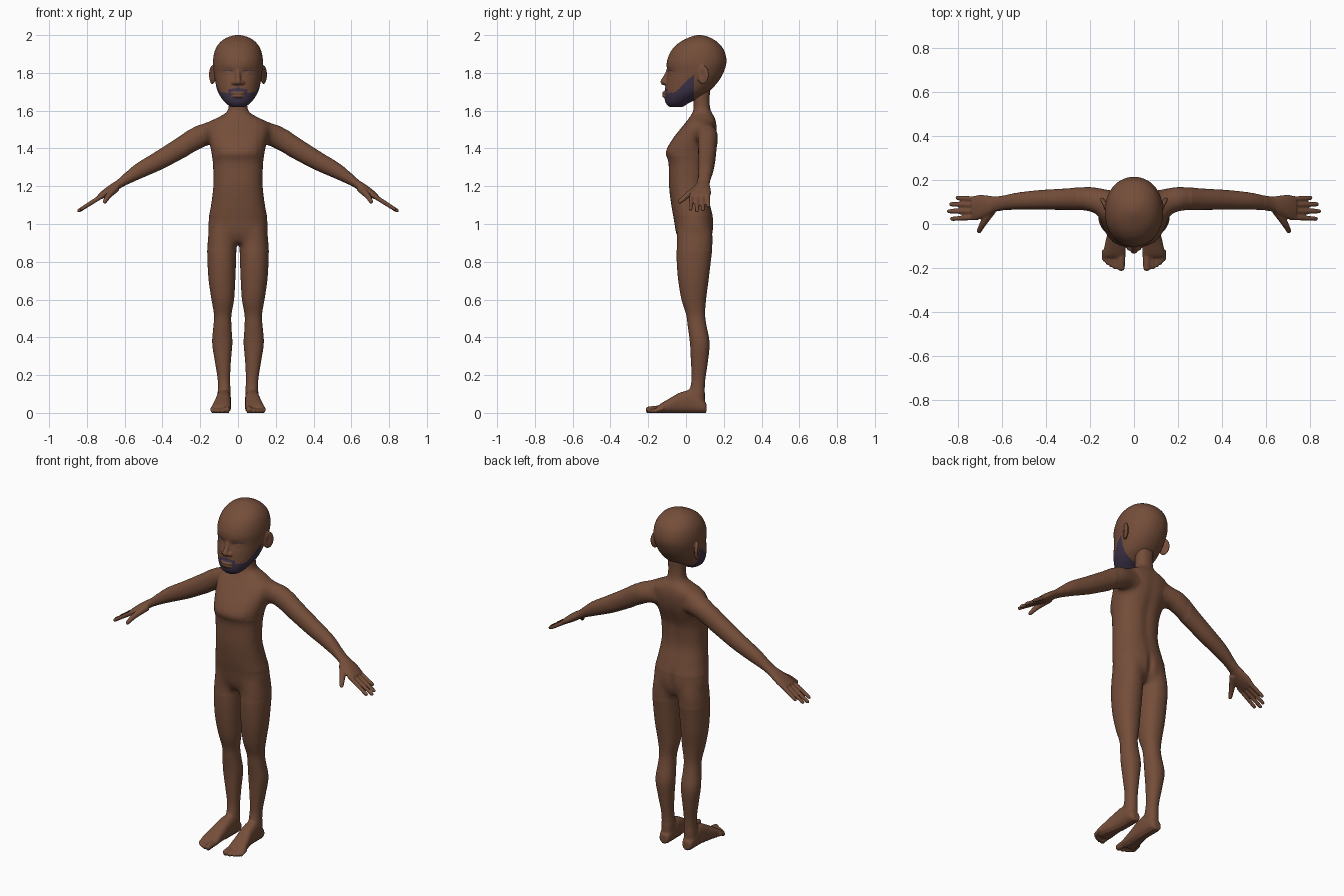
import bpy, bmesh, math
from mathutils import Vector, Matrix

if "Cube" in bpy.data.objects:
    bpy.data.objects.remove(bpy.data.objects["Cube"])

X, Y, Z = Vector((1, 0, 0)), Vector((0, 1, 0)), Vector((0, 0, 1))


def material(name, rgb):
    m = bpy.data.materials.new(name)
    m.diffuse_color = (*rgb, 1)
    m.use_nodes = True
    m.node_tree.nodes["Principled BSDF"].inputs["Base Color"].default_value = m.diffuse_color
    return m


SKIN = material("brown skin", (0.178, 0.076, 0.042))
HAIR = material("dark beard hair", (0.05, 0.033, 0.066))


def spline(rows, steps=5):
    """Catmull-Rom interpolation through rows of numbers."""
    out = []
    for i in range(len(rows) - 1):
        p0, p1 = rows[max(i - 1, 0)], rows[i]
        p2, p3 = rows[i + 1], rows[min(i + 2, len(rows) - 1)]
        for k in range(steps):
            t = k / steps
            out.append([0.5 * (2 * b + (c - a) * t + (2 * a - 5 * b + 4 * c - d) * t * t
                               + (3 * b - a - 3 * c + d) * t ** 3)
                        for a, b, c, d in zip(p0, p1, p2, p3)])
    return out + [list(rows[-1])]


def loft(bm, rows, u, v, n=2.0, seg=32):
    """Closed skin over superellipse rings: (x, y, z, radius_u, radius_v)."""
    rings = []
    for x, y, z, ru, rv in spline(rows):
        ring = []
        for i in range(seg):
            a = 2 * math.pi * i / seg
            c, s = math.cos(a), math.sin(a)
            c, s = (math.copysign(abs(w) ** (2 / n), w) for w in (c, s))
            ring.append(bm.verts.new(Vector((x, y, z)) + u * ru * c + v * rv * s))
        rings.append(ring)
    for a, b in zip(rings, rings[1:]):
        for i in range(seg):
            j = (i + 1) % seg
            bm.faces.new((a[i], a[j], b[j], b[i]))
    bm.faces.new(rings[0])
    bm.faces.new(rings[-1])


def ball(bm, loc, size, rot=0):
    m = Matrix.Translation(loc) @ Matrix.Rotation(rot, 4, 'Z') @ Matrix.Diagonal((*size, 1))
    bmesh.ops.create_uvsphere(bm, u_segments=20, v_segments=14, radius=1, matrix=m)


def tube(bm, pts, radii):
    """Round limb through points, with a rounded tip."""
    d = (Vector(pts[-1]) - Vector(pts[0])).normalized()
    u = d.orthogonal().normalized()
    loft(bm, [(*p, r, r) for p, r in zip(pts, radii)], u, d.cross(u), seg=14)
    ball(bm, pts[-1], [radii[-1]] * 3)


def fuse(bm, name, voxel):
    """Merge all overlapping pieces into one skin."""
    bmesh.ops.recalc_face_normals(bm, faces=bm.faces)
    me = bpy.data.meshes.new(name)
    bm.to_mesh(me)
    bm.free()
    ob = bpy.data.objects.new(name, me)
    bpy.context.collection.objects.link(ob)
    mod = ob.modifiers.new("fuse", 'REMESH')
    mod.mode, mod.voxel_size = 'VOXEL', voxel
    dg = bpy.context.evaluated_depsgraph_get()
    new = bpy.data.meshes.new_from_object(ob.evaluated_get(dg))
    ob.modifiers.clear()
    ob.data = new
    bm = bmesh.new()
    bm.from_mesh(new)
    return ob, bm


def smooth(bm, count, rule=lambda c: True):
    vs = [v for v in bm.verts if rule(v.co)]
    for _ in range(count):
        bmesh.ops.smooth_vert(bm, verts=vs, factor=0.5,
                              use_axis_x=True, use_axis_y=True, use_axis_z=True)


def push(bm, centre, sigma, move):
    """Soft sculpt stroke."""
    for v in bm.verts:
        d = sum(((a - b) / s) ** 2 for a, b, s in zip(v.co, centre, sigma))
        if d < 12:
            v.co += Vector(move) * math.exp(-d / 2)


def finish(ob, bm, hair_rule=None):
    ob.data.materials.clear()
    ob.data.materials.append(SKIN)
    if hair_rule:
        ob.data.materials.append(HAIR)
    for f in bm.faces:
        f.smooth = True
        f.material_index = int(bool(hair_rule and hair_rule(f.calc_center_median())))
    bm.to_mesh(ob.data)
    bm.free()


# torso and neck: z, half width, front y, back y
bm = bmesh.new()
torso = [(.90, .10, -.03, .115), (.95, .155, -.053, .142), (1.02, .157, -.064, .147),
         (1.10, .143, -.078, .13), (1.20, .131, -.09, .108), (1.30, .132, -.091, .112),
         (1.34, .135, -.096, .12), (1.38, .142, -.108, .135), (1.44, .155, -.078, .155),
         (1.50, .168, -.033, .163), (1.54, .158, .0, .16), (1.57, .095, .022, .15),
         (1.60, .055, .038, .132), (1.65, .05, .04, .125), (1.72, .053, .04, .13)]
loft(bm, [(0, (a + b) / 2, z, w, (b - a) / 2) for z, w, a, b in torso], X, Y, 2.3, 48)

# legs: z, inner x, outer x, front y, back y
leg = [(.98, .012, .15, -.05, .138), (.90, .008, .163, -.05, .143), (.80, .01, .162, -.05, .132),
       (.70, .014, .156, -.042, .12), (.60, .02, .141, -.025, .107), (.52, .034, .128, 0, .102),
       (.46, .034, .131, .008, .11), (.37, .029, .138, .02, .126), (.27, .037, .123, .025, .117),
       (.18, .041, .109, .028, .104), (.12, .039, .108, .02, .1), (.04, .04, .11, .02, .1)]
# feet: y, centre x, half width, height
foot = [(.108, .075, .024, .05), (.085, .075, .034, .075), (.03, .075, .038, .12),
        (-.03, .078, .041, .108), (-.09, .085, .047, .075), (-.135, .089, .052, .048),
        (-.152, .089, .05, .034)]
# toes: x, tip y, radius
toes = [(.058, -.198, .017), (.084, -.197, .0105), (.104, -.188, .01),
        (.121, -.176, .01), (.136, -.162, .0095)]
# arms and palms: x, y, z, radius along y, radius across
arm = [(.06, .1, 1.475, .045, .045), (.17, .11, 1.475, .058, .062), (.22, .115, 1.453, .056, .061),
       (.30, .113, 1.405, .05, .056), (.42, .11, 1.335, .046, .05), (.53, .104, 1.277, .04, .041),
       (.62, .092, 1.218, .034, .024), (.66, .085, 1.192, .044, .023),
       (.70, .078, 1.165, .055, .021), (.735, .072, 1.142, .055, .015)]
# fingers: knuckle y, tip y, tip x
fingers = [(.113, .119, .803), (.086, .09, .832), (.058, .058, .842), (.03, .024, .828)]

for s in (1, -1):
    loft(bm, [(s * (a + b) / 2, (c + d) / 2, z, (b - a) / 2, (d - c) / 2)
              for z, a, b, c, d in leg], X, Y, 2.2)
    loft(bm, [(s * x, y, h / 2, w, h / 2) for y, x, w, h in foot], X, Z, 2.5)
    for x, y, r in toes:
        tube(bm, [(s * x, -.12, .024), (s * x, y, r)], [r * 1.1, r])
    loft(bm, [(s * x, y, z, a, b) for x, y, z, a, b in arm], Y, Vector((s * .5, 0, .866)), 2.1)
    ball(bm, (s * .14, .1, 1.482), (.085, .06, .062))            # shoulder
    for y0, y1, tip in fingers:
        tube(bm, [(s * .71, y0, 1.155), (s * tip, y1, 1.155 - .64 * (tip - .71))], [.013, .0105])
    tube(bm, [(s * .645, .065, 1.19), (s * .685, .005, 1.15), (s * .705, -.032, 1.118)],
         [.021, .016, .0115])

body, bm = fuse(bm, "body", .005)
smooth(bm, 3)
smooth(bm, 22, lambda c: abs(c.x) < .6 and c.z > .11)
smooth(bm, 70, lambda c: .1 < abs(c.x) < .26 and c.z > 1.36)  # shoulder blend
smooth(bm, 70, lambda c: c.z > .86 and c.z < 1.04 and abs(c.x) < .2)  # hip blend
push(bm, (0, .13, 1.3), (.022, .05, .14), (0, -.007, 0))      # spine groove
push(bm, (0, .14, .98), (.014, .05, .05), (0, -.012, 0))      # seat cleft
for v in bm.verts:                                            # flat soles
    if v.co.z < .004:
        v.co.z = 0
finish(body, bm)

# head: z, half width, front y, back y
bm = bmesh.new()
skull = [(1.62, .04, -.09, -.015), (1.64, .066, -.107, .015), (1.665, .087, -.113, .065),
         (1.70, .107, -.112, .12), (1.75, .12, -.107, .168), (1.80, .128, -.1, .198),
         (1.86, .133, -.102, .215), (1.92, .122, -.077, .202), (1.96, .097, -.037, .17),
         (1.985, .063, .01, .132), (2.0, .02, .05, .09)]
loft(bm, [(0, (a + b) / 2, z, w, (b - a) / 2) for z, w, a, b in skull], X, Y, 2.1, 48)
# nose, lips and ears
tube(bm, [(0, -.088, 1.82), (0, -.107, 1.778), (0, -.118, 1.753)], [.013, .014, .018])
ball(bm, (0, -.11, 1.694), (.036, .017, .009))
ball(bm, (0, -.11, 1.677), (.032, .016, .009))
for s in (1, -1):
    ball(bm, (s * .02, -.106, 1.748), (.015, .016, .012))
    ball(bm, (s * .136, .09, 1.79), (.013, .034, .051), -s * .42)

head, bm = fuse(bm, "head", .004)
smooth(bm, 5)
smooth(bm, 14, lambda c: c.z > 1.84 or (c.y > -.08 and abs(c.x) < .11))
for s in (1, -1):
    push(bm, (s * .05, -.085, 1.803), (.02, .04, .013), (0, .009, 0))      # eye sockets
    push(bm, (s * .055, -.08, 1.80), (.014, .04, .009), (0, -.007, 0))     # eyelids
    push(bm, (s * .155, .08, 1.79), (.012, .013, .024), (-s * .01, 0, 0))  # ear hollow


def hair_rule(c):
    x, y, z = abs(c.x), c.y, c.z
    lips = x < .036 and 1.67 < z < 1.702 and y < -.1
    beard = y < .042 and z < 1.696 + .95 * max(0, y + .06)
    moustache = y < -.085 and x < .05 and z < 1.722 - .2 * x
    lashes = y < -.03 and .03 < x < .09 and abs(z - 1.811) < .0028
    return ((beard or moustache) and not lips) or lashes


finish(head, bm, hair_rule)
